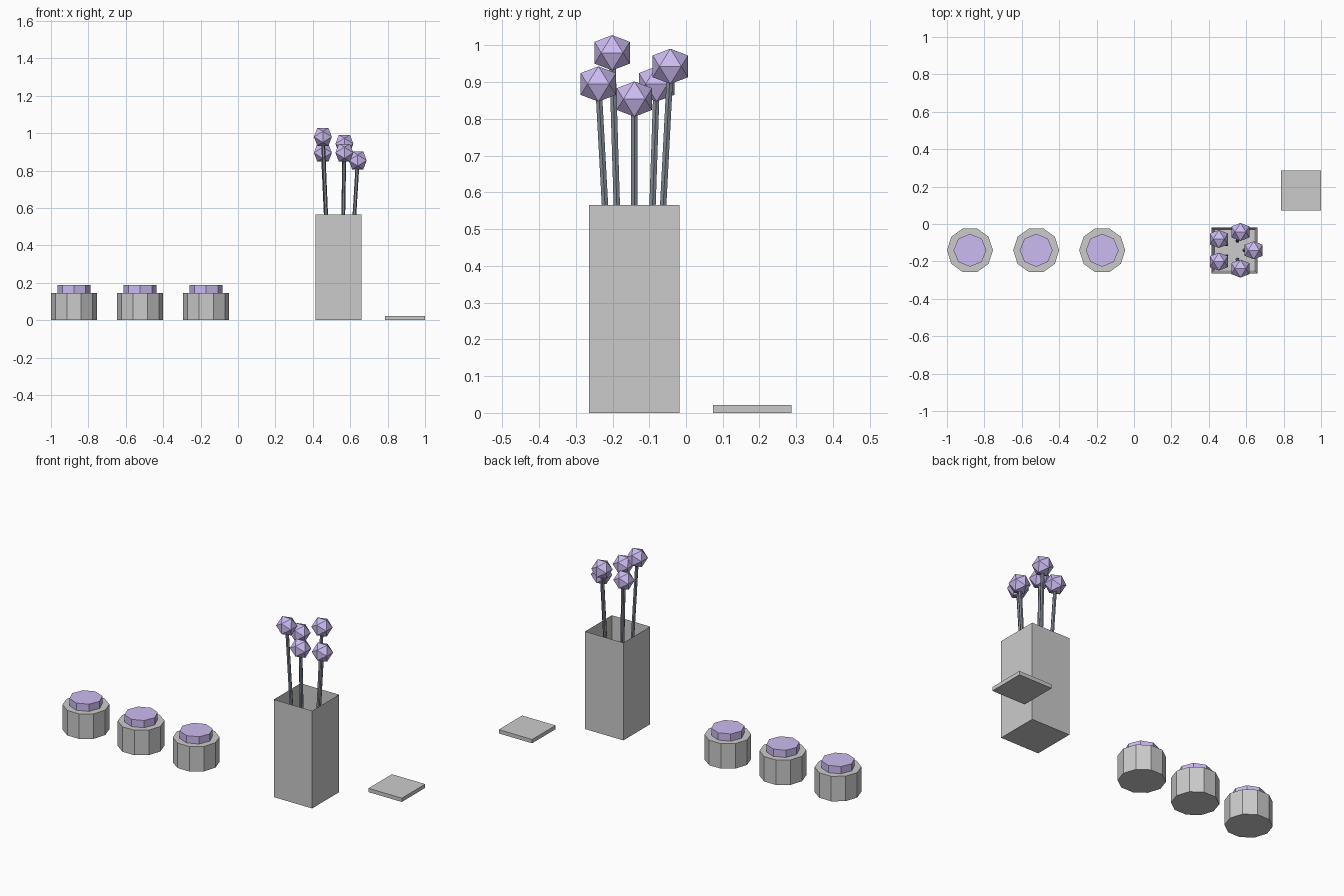
import bpy, bmesh, math
from mathutils import Vector

if "Cube" in bpy.data.objects:
    bpy.data.objects.remove(bpy.data.objects["Cube"])


def material(name, rgb):
    m = bpy.data.materials.new(name)
    m.diffuse_color = (*rgb, 1)
    m.use_nodes = True
    m.node_tree.nodes["Principled BSDF"].inputs["Base Color"].default_value = m.diffuse_color
    return m


PURPLE = material("purple", (0.6, 0.5, 0.88))
DARK = material("dark_stem", (0.22, 0.25, 0.29))


def finish(name, bm, mat=None, loc=(0, 0, 0)):
    bmesh.ops.recalc_face_normals(bm, faces=bm.faces)
    me = bpy.data.meshes.new(name)
    bm.to_mesh(me)
    bm.free()
    if mat:
        me.materials.append(mat)
    ob = bpy.data.objects.new(name, me)
    ob.location = loc
    bpy.context.collection.objects.link(ob)
    return ob


def prism(name, a, b, r, sides, mat=None):
    """Capped prism from a to b, with a corner on the +x side."""
    a, b = Vector(a), Vector(b)
    d = (b - a).normalized()
    u = (Vector((1, 0, 0)) - d * d.x).normalized()
    v = d.cross(u)
    bm = bmesh.new()
    rings = [[bm.verts.new(p + r * (math.cos(t) * u + math.sin(t) * v))
              for t in (math.tau * i / sides for i in range(sides))] for p in (a, b)]
    for ring in rings:
        bm.faces.new(ring)
    for i in range(sides):
        j = (i + 1) % sides
        bm.faces.new((rings[0][i], rings[0][j], rings[1][j], rings[1][i]))
    return finish(name, bm, mat)


def box_bmesh(center, size):
    bm = bmesh.new()
    bmesh.ops.create_cube(bm, size=1)
    bmesh.ops.scale(bm, vec=size, verts=bm.verts)
    bmesh.ops.translate(bm, vec=center, verts=bm.verts)
    return bm


Y = -0.1405

# Three round pots with purple caps
for k, x in enumerate((-0.877, -0.523, -0.17)):
    prism(f"pot_{k + 1}", (x, Y, 0), (x, Y, 0.145), 0.123, 10)
    prism(f"pot_cap_{k + 1}", (x, Y, 0.145), (x, Y, 0.187), 0.088, 8, PURPLE)

# Square hollow vase: inset the top face and push it down to the floor
VX, H, WALL = 0.537, 0.566, 0.022
bm = box_bmesh((VX, Y, H / 2), (0.246, 0.246, H))
top = max(bm.faces, key=lambda f: f.calc_center_median().z)
bmesh.ops.inset_region(bm, faces=[top], thickness=WALL)
bmesh.ops.translate(bm, vec=(0, 0, WALL - H), verts=top.verts)
finish("vase", bm)

# Square coaster
finish("coaster", box_bmesh((0.893, 0.18, 0.011), (0.214, 0.214, 0.022)))

# Flowers: leaning stems with icosahedron heads
PHI = (1 + 5 ** 0.5) / 2
S = 0.048 / PHI
for k, z in enumerate((0.854, 0.943, 0.895, 0.98, 0.895)):
    t = math.tau * k / 5
    base, head = [Vector((VX + r * math.cos(t), Y + r * math.sin(t), h))
                  for r, h in ((0.053, WALL), (0.103, z))]
    prism(f"stem_{k + 1}", base, head, 0.01, 6, DARK)
    bm = bmesh.new()
    for p in (1, -1):
        for q in (PHI, -PHI):
            for co in ((p, 0, q), (q, p, 0), (0, q, p)):
                bm.verts.new(Vector(co) * S)
    bmesh.ops.convex_hull(bm, input=bm.verts)
    finish(f"flower_head_{k + 1}", bm, PURPLE, head)
